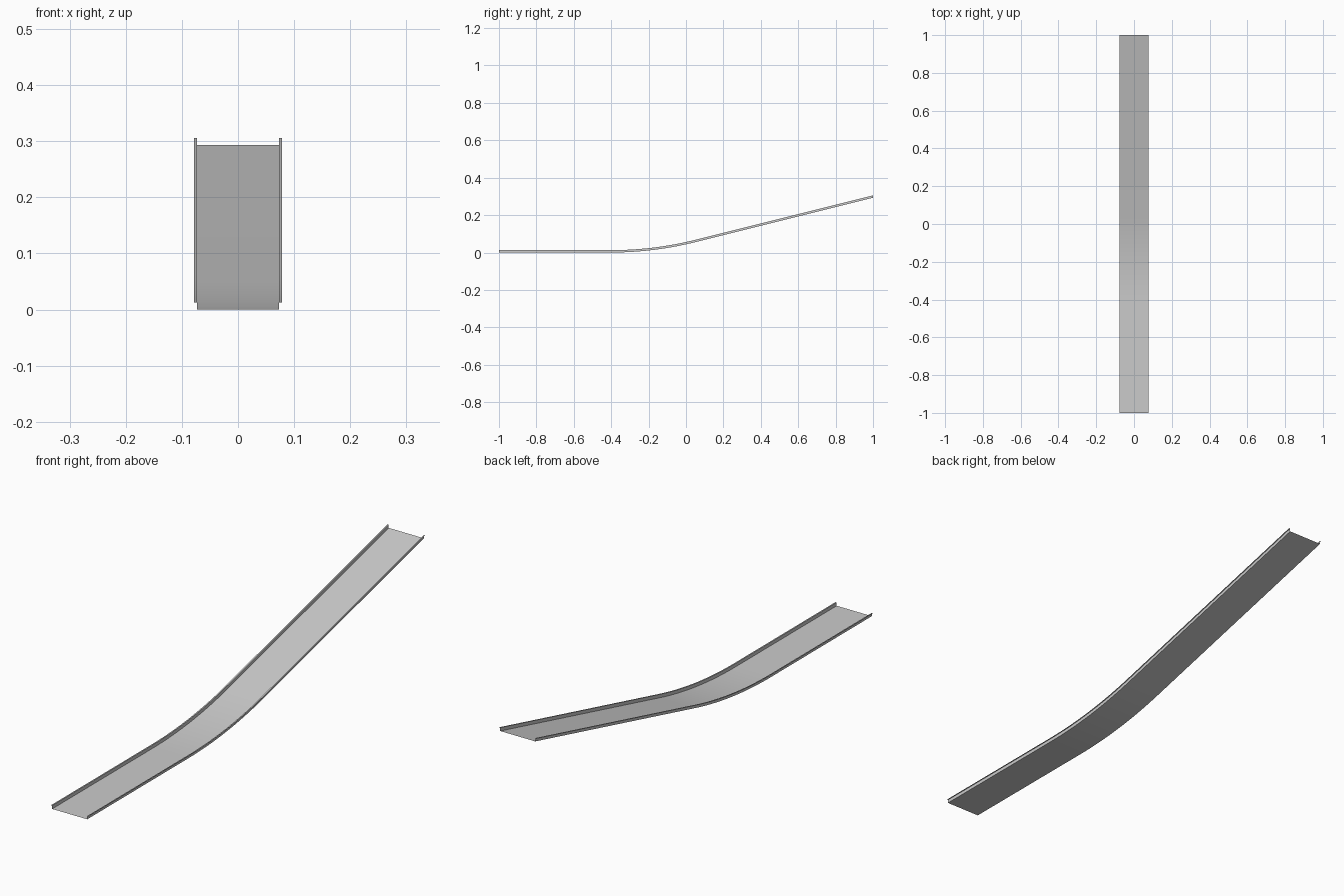
import bpy, bmesh, math

if "Cube" in bpy.data.objects:
    bpy.data.objects.remove(bpy.data.objects["Cube"])

# side path: flat run, tangent arc, straight climb
START, SLOPE, END_Z = -0.4, math.atan(0.25), 0.293
bend = 1 - END_Z / math.tan(SLOPE)
radius = (bend - START) / math.tan(SLOPE / 2)
STEPS = 16
path = [(-1.0, 0.0)]
for i in range(STEPS + 1):
    a = SLOPE * i / STEPS
    path.append((START + radius * math.sin(a), radius * (1 - math.cos(a))))
path.append((1.0, END_Z))

# thin sheet channel: outward lip, wall, bed, wall, lip
W, LIP, H = 0.073, 0.078, 0.0127
section = [(-LIP, H), (-W, H), (-W, 0), (W, 0), (W, H), (LIP, H)]


def sweep(name, section, path):
    bm = bmesh.new()
    rows = [[bm.verts.new((x, y, z + h)) for x, h in section] for y, z in path]
    for r0, r1 in zip(rows, rows[1:]):
        for i in range(len(section) - 1):
            bm.faces.new((r0[i], r0[i + 1], r1[i + 1], r1[i]))
    mesh = bpy.data.meshes.new(name)
    bm.to_mesh(mesh)
    bm.free()
    ob = bpy.data.objects.new(name, mesh)
    bpy.context.collection.objects.link(ob)
    return ob


# ramp channel
ramp = sweep("ramp_channel", section, path)
bpy.context.view_layer.objects.active = ramp
ramp.select_set(True)
bpy.ops.object.shade_smooth_by_angle(angle=math.radians(30))
